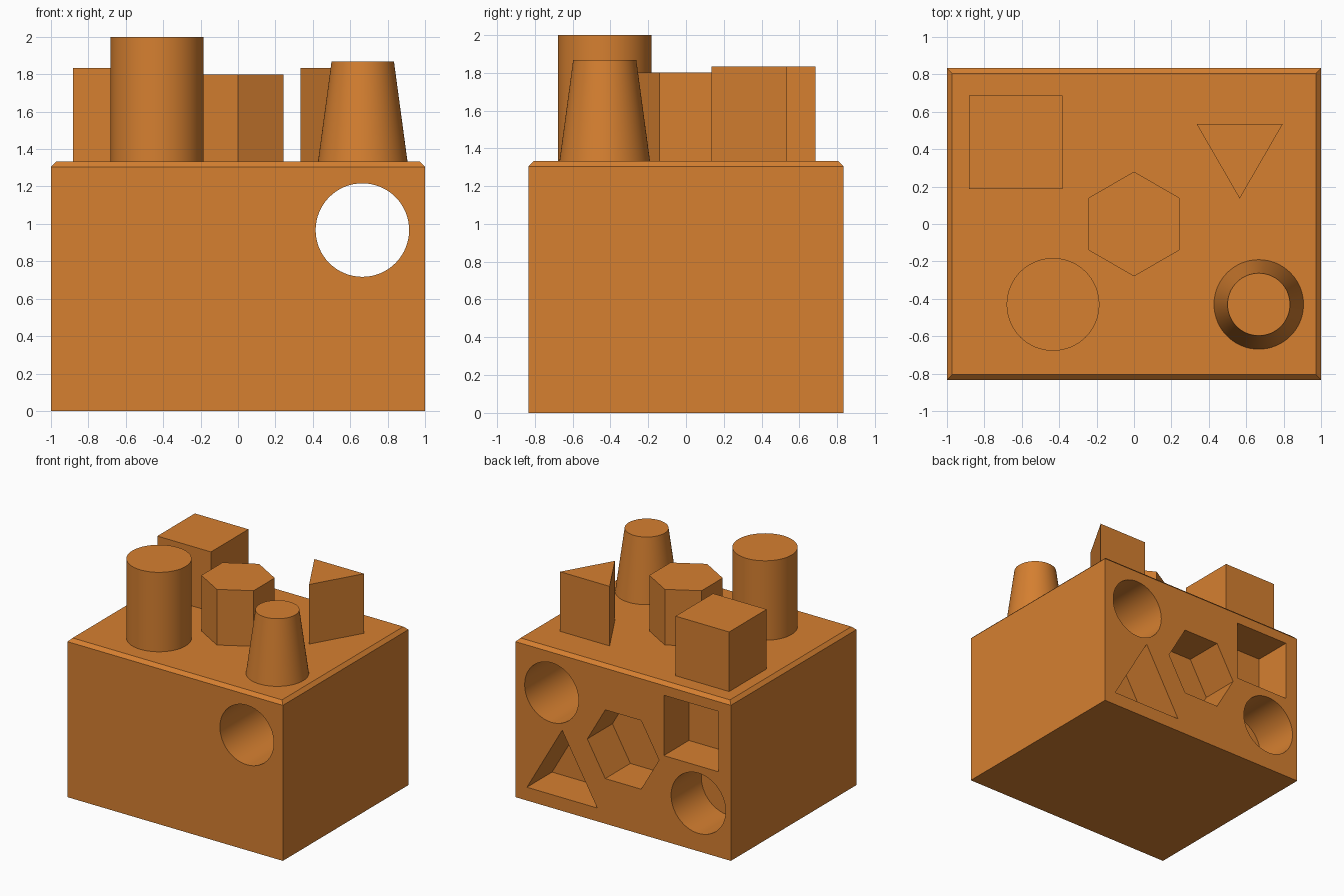
import bpy, bmesh
from math import sin, cos, radians

cube = bpy.data.objects.get("Cube")
if cube:
    bpy.data.objects.remove(cube, do_unlink=True)

# One colour for everything
COLOUR = (0.67, 0.215, 0.03, 1.0)
orange = bpy.data.materials.new("orange")
orange.use_nodes = True
orange.diffuse_color = COLOUR
orange.node_tree.nodes["Principled BSDF"].inputs["Base Color"].default_value = COLOUR

TOP, BACK, ROUND = 1.333, 0.833, 64


def finish(name, bm):
    """Turn a bmesh into a coloured object."""
    bmesh.ops.recalc_face_normals(bm, faces=bm.faces)
    mesh = bpy.data.meshes.new(name)
    bm.to_mesh(mesh)
    bm.free()
    mesh.materials.append(orange)
    obj = bpy.data.objects.new(name, mesh)
    bpy.context.collection.objects.link(obj)
    return obj


def prism(name, sides, centre, radii, span, start, along_y=False):
    """Regular prism or frustum along z, or along y for pockets in the back."""
    bm = bmesh.new()
    rings = []
    for r, w in zip(radii, span):
        ring = []
        for i in range(sides):
            a = radians(start + 360 * i / sides)
            u, v = centre[0] + r * cos(a), centre[1] + r * sin(a)
            ring.append(bm.verts.new((u, w, v) if along_y else (u, v, w)))
        rings.append(ring)
        bm.faces.new(ring)
    for i in range(sides):
        j = (i + 1) % sides
        bm.faces.new((rings[0][i], rings[0][j], rings[1][j], rings[1][i]))
    return finish(name, bm)


def smooth(obj):
    bpy.ops.object.select_all(action='DESELECT')
    obj.select_set(True)
    bpy.context.view_layer.objects.active = obj
    bpy.ops.object.shade_smooth_by_angle(angle=radians(30))


# Block with chamfered top edges
bm = bmesh.new()
bmesh.ops.create_cube(bm, size=1)
for v in bm.verts:
    v.co = (v.co.x * 2, v.co.y * 2 * BACK, (v.co.z + 0.5) * TOP)
top_edges = [e for e in bm.edges if all(v.co.z > 1 for v in e.verts)]
bmesh.ops.bevel(bm, geom=top_edges, offset=0.028, segments=1, affect='EDGES')
block = finish("block", bm)
bpy.context.view_layer.objects.active = block

# Holes in the back: name, sides, centre (x, z), radius, depth, start angle
holes = [
    ("through_hole", ROUND, (0.665, 0.967), 0.25, 1.8, 0),
    ("square_hole", 4, (-0.63, 0.97), 0.358, 0.333, 45),
    ("hexagon_hole", 6, (0, 0.667), 0.333, 0.333, 0),
    ("triangle_hole", 3, (0.567, 0.3), 0.377, 0.333, 90),
    ("round_hole", ROUND, (-0.698, 0.403), 0.253, 0.4, 0),
]
for name, sides, centre, r, depth, start in holes:
    cutter = prism(name, sides, centre, (r, r), (BACK - depth, BACK + 0.1), start, True)
    cutter.hide_render = True
    mod = block.modifiers.new(name, 'BOOLEAN')
    mod.operation, mod.solver, mod.object = 'DIFFERENCE', 'EXACT', cutter
    bpy.ops.object.modifier_apply(modifier=name)
    bpy.data.objects.remove(cutter, do_unlink=True)
smooth(block)

# Pegs on top: name, sides, centre (x, y), bottom and top radius, top height, start angle
pegs = [
    ("round_peg", ROUND, (-0.433, -0.43), (0.248, 0.248), 2.0, 0),
    ("tapered_peg", ROUND, (0.667, -0.43), (0.24, 0.167), 1.867, 0),
    ("square_peg", 4, (-0.632, 0.437), (0.352, 0.352), 1.833, 45),
    ("hexagon_peg", 6, (0, 0), (0.28, 0.28), 1.8, 90),
    ("triangle_peg", 3, (0.565, 0.402), (0.266, 0.266), 1.833, -90),
]
for name, sides, centre, radii, height, start in pegs:
    smooth(prism(name, sides, centre, radii, (TOP - 0.005, height), start))
